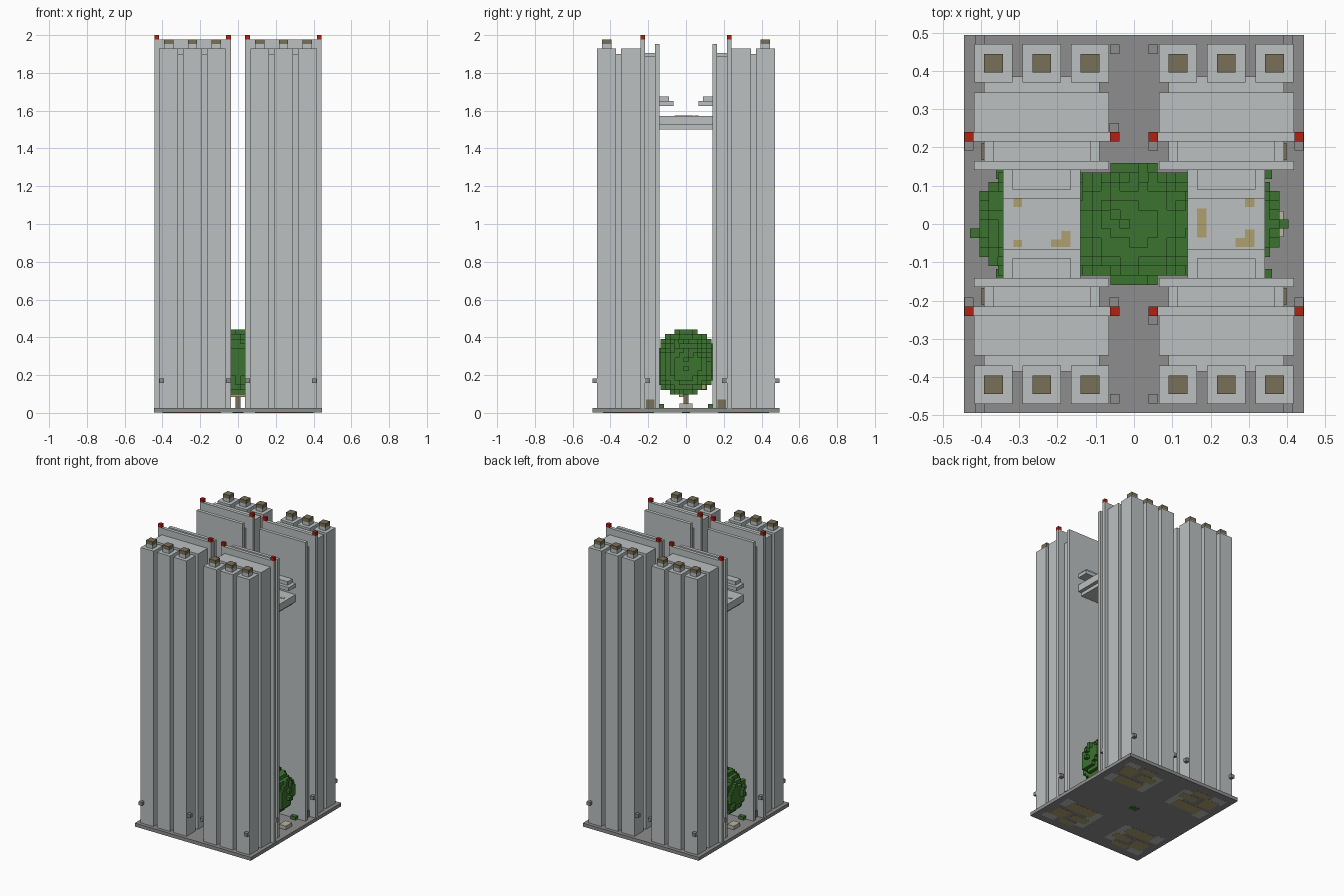
import bpy, bmesh, random
from mathutils import Vector

random.seed(4)
if "Cube" in bpy.data.objects:
    bpy.data.objects.remove(bpy.data.objects["Cube"])

V = 0.0245          # edge of one small block
BASE_TOP = 0.025


def material(name, rgb):
    m = bpy.data.materials.new(name)
    m.use_nodes = True
    m.diffuse_color = (*rgb, 1)
    m.node_tree.nodes["Principled BSDF"].inputs["Base Color"].default_value = (*rgb, 1)
    return m


CONCRETE = material("pale_concrete", (0.50, 0.53, 0.53))
PAVING = material("grey_paving", (0.27, 0.27, 0.27))
RED = material("beacon_red", (0.44, 0.015, 0.006))
BROWN = material("dull_brown", (0.19, 0.16, 0.095))
TAN = material("sandy_tan", (0.43, 0.35, 0.16))
LEAF = material("leaf_green", (0.045, 0.17, 0.028))
FLOOR = material("light_stone", (0.50, 0.46, 0.37))


def finish(name, bm, mat):
    mesh = bpy.data.meshes.new(name)
    bm.to_mesh(mesh)
    bm.free()
    mesh.materials.append(mat)
    ob = bpy.data.objects.new(name, mesh)
    bpy.context.collection.objects.link(ob)
    return ob


def boxes(name, mat, spans):
    """One object made of boxes, each given as x, y and z ranges."""
    bm = bmesh.new()
    for span in spans:
        lo, hi = (Vector(c) for c in zip(*span))
        verts = bmesh.ops.create_cube(bm, size=1)["verts"]
        for v in verts:
            v.co = Vector(((a + b) / 2 + (b - a) * c for a, b, c in zip(lo, hi, v.co)))
    return finish(name, bm, mat)


def mirrored(spans):
    """Repeat box ranges in all four quarters."""
    out = []
    for sx in (1, -1):
        for sy in (1, -1):
            for x, y, z in spans:
                out.append((sorted(sx * a for a in x), sorted(sy * a for a in y), z))
    return out


def cube(x, y, z):
    return ((x - V / 2, x + V / 2), (y - V / 2, y + V / 2), (z - V / 2, z + V / 2))


# Ground slab
boxes("ground_slab", PAVING, [((-0.444, 0.444), (-0.494, 0.494), (0.001, BASE_TOP))])

# Tower bodies: stepped slabs shared by the four towers
def tall(x, y, top):
    return (x, y, (BASE_TOP, top))

boxes("tower_bodies", CONCRETE, mirrored([
    tall((0.09, 0.392), (0.343, 0.385), 1.90),
    tall((0.0655, 0.4175), (0.24, 0.344), 1.93),
    tall((0.09, 0.392), (0.165, 0.217), 1.89),
    tall((0.113, 0.367), (0.165, 0.217), 1.905),
]))
boxes("tower_fins", CONCRETE, mirrored([tall((0.038, 0.443), (0.216, 0.24), 1.976)]))
boxes("courtyard_walls", CONCRETE, mirrored([tall((0.0655, 0.4175), (0.141, 0.165), 1.953)]))

# Outer columns, chimney blocks and chimney caps
columns, necks, caps = [], [], []
for cx in (0.115, 0.241, 0.367):
    cy = 0.42
    columns.append(tall((cx - 0.05, cx + 0.05), (cy - 0.05, cy + 0.05), 1.93))
    flue = ((cx - V, cx + V), (cy - V, cy + V))
    necks.append((*flue, (1.93, 1.953)))
    caps.append((*flue, (1.953, 1.978)))
boxes("outer_columns", CONCRETE, mirrored(columns))
boxes("chimney_necks", CONCRETE, mirrored(necks))
boxes("chimney_caps", BROWN, mirrored(caps))

# Warning beacons on the fin ends
boxes("roof_beacons", RED, mirrored([
    ((x - V / 2, x + V / 2), (0.216, 0.24), (1.976, 2.0)) for x in (0.05, 0.431)]))

# Small lamps fixed low on the walls
lamps = mirrored([cube(0.403, 0.482, 0.17), cube(0.431, 0.204, 0.17), cube(0.05, 0.457, 0.17)])
lamps = [s for s in lamps]
for x, y in ((-0.052, 0.252), (0.05, -0.252), (0.05, 0.204), (-0.052, -0.204)):
    lamps.append(cube(x, y, 0.17))
boxes("wall_lamps", PAVING, lamps)

# Bridges and ledges across the courtyard
decks, ledges, stains = [], [], []
for s in (1, -1):
    def side(a, b):
        return sorted((s * a, s * b))
    decks.append((side(0.165, 0.317), (-0.142, 0.142), (1.50, 1.526)))
    decks.append((side(0.14, 0.342), (-0.142, 0.142), (1.524, 1.573)))
    for t in (1, -1):
        ledges.append((side(0.14, 0.342), sorted((t * 0.066, t * 0.142)), (1.625, 1.65)))
        ledges.append((side(0.165, 0.317), sorted((t * 0.09, t * 0.142)), (1.649, 1.675)))
Z_STAIN = (1.57, 1.575)
for x, y in (((0.165, 0.19), (-0.035, 0.04)), ((0.29, 0.315), (0.045, 0.066)),
             ((0.29, 0.315), (-0.06, -0.015)), ((0.265, 0.29), (-0.06, -0.037)),
             ((-0.19, -0.166), (-0.06, -0.018)), ((-0.217, -0.19), (-0.06, -0.04)),
             ((-0.315, -0.292), (0.045, 0.066)), ((-0.315, -0.292), (-0.06, -0.042))):
    stains.append((x, y, Z_STAIN))
boxes("bridge_decks", CONCRETE, decks)
boxes("wall_ledges", CONCRETE, ledges)
boxes("deck_patches", TAN, stains)

# Doors and steps at ground level
boxes("side_doors", BROWN, mirrored([((0.385, 0.398), (0.167, 0.212), (BASE_TOP, 0.07))]))
boxes("entrance_blocks", FLOOR, [(x, (-0.034, 0.034), (BASE_TOP, 0.05))
                                 for x in ((0.34, 0.39), (-0.39, -0.34))])
boxes("low_shrubs", LEAF, mirrored([((0.32, 0.36), (0.117, 0.141), (BASE_TOP, 0.048))]))

# Tree trunk and branches
boxes("tree_trunk", BROWN, [((-V / 2, V / 2), (-V / 2, V / 2), (BASE_TOP, 0.25))])
boxes("tree_branches", TAN, [((-0.25, 0.25), (-0.037, -0.012), (0.085, 0.11)),
                             ((0.06, 0.25), (0.07, 0.105), (0.125, 0.15))])

# Blocky tree canopy
def block_canopy(name, blobs):
    cells = set()
    for i in range(-17, 17):
        for j in range(-6, 7):
            for k in range(4, 18):
                x, y, z = i * V, j * V, (k + 0.5) * V
                reach = 0.165 if abs(x) < 0.06 else 0.142
                wobble = random.uniform(-0.12, 0.12)
                for (cx, cz, rx, r) in blobs:
                    d = ((x - cx) / rx) ** 2 + (y / r) ** 2 + ((z - cz) / r) ** 2
                    if d < 1 + wobble and abs(y) + V / 2 < reach:
                        cells.add((i, j, k))
    bm = bmesh.new()
    for cell in cells:
        for axis in range(3):
            for sign in (1, -1):
                n = list(cell)
                n[axis] += sign
                if tuple(n) in cells:
                    continue
                mid = Vector((cell[0], cell[1], cell[2] + 0.5)) * V
                u, w, d = Vector(), Vector(), Vector()
                d[axis] = sign * V / 2
                u[(axis + 1) % 3] = V / 2
                w[(axis + 2) % 3] = sign * V / 2
                bm.faces.new([bm.verts.new(mid + d + p)
                              for p in (-u - w, u - w, u + w, w - u)])
    bmesh.ops.remove_doubles(bm, verts=bm.verts, dist=0.0005)
    return finish(name, bm, LEAF)


block_canopy("tree_canopy", [(0.0, 0.265, 0.18, 0.172), (-0.24, 0.25, 0.175, 0.15),
                             (0.22, 0.25, 0.17, 0.148)])

# Floor patches on the underside of the slab
def underside(name, mat, z, rects):
    boxes(name, mat, mirrored([(x, y, z) for x, y in rects]))

underside("underside_stone", CONCRETE, (0.0005, 0.004),
          [((0.09, 0.16), (0.19, 0.40)), ((0.33, 0.40), (0.17, 0.26)), ((0.30, 0.40), (0.38, 0.44))])
underside("underside_tan", TAN, (0.0, 0.004),
          [((0.14, 0.34), (0.19, 0.27)), ((0.11, 0.24), (0.30, 0.36)),
           ((0.27, 0.38), (0.29, 0.39)), ((0.16, 0.28), (0.38, 0.43))])
boxes("underside_root", LEAF, [((-0.03, 0.03), (-0.02, 0.02), (0.0, 0.004))])
